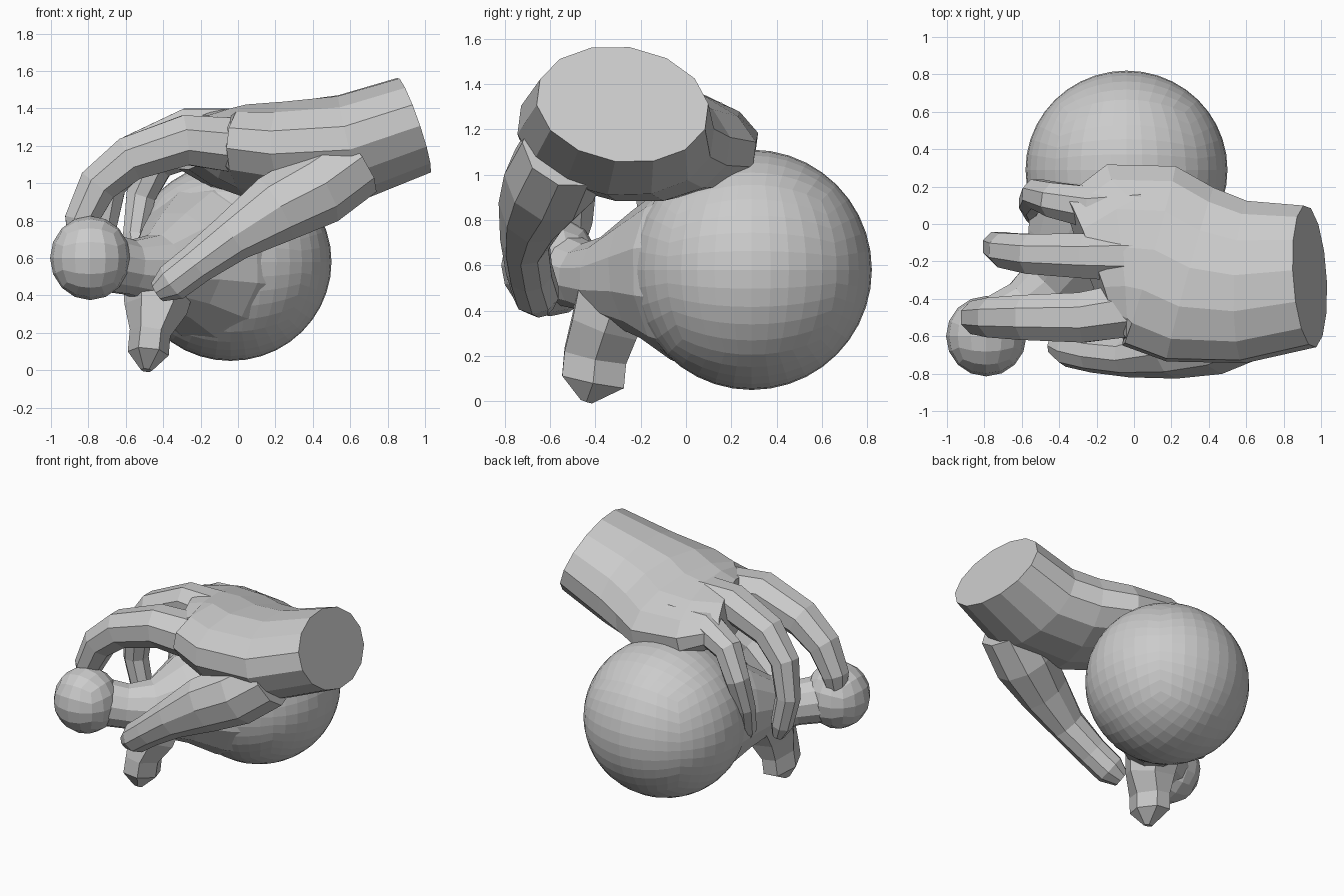
import bpy, bmesh, math
from mathutils import Vector

if "Cube" in bpy.data.objects:
    bpy.data.objects.remove(bpy.data.objects["Cube"])


def finish(bm, name):
    bmesh.ops.recalc_face_normals(bm, faces=bm.faces)
    me = bpy.data.meshes.new(name)
    bm.to_mesh(me)
    bm.free()
    ob = bpy.data.objects.new(name, me)
    bpy.context.collection.objects.link(ob)
    return ob


def tube(name, pts, n=8, ref=(0, 1, 0), turn=0.5):
    """Loft elliptical rings; each point is x, y, z, half width, [half thickness]."""
    bm = bmesh.new()
    P = [Vector(p[:3]) for p in pts]
    rings = []
    for i, p in enumerate(pts):
        t = (P[min(i + 1, len(P) - 1)] - P[max(i - 1, 0)]).normalized()
        r = Vector(ref)
        side = (r - t * r.dot(t)).normalized()
        up = t.cross(side)
        a, b = p[3], p[-1]
        ring = []
        for k in range(n):
            w = 2 * math.pi * (k + turn) / n
            ring.append(bm.verts.new(P[i] + side * a * math.cos(w) + up * b * math.sin(w)))
        rings.append(ring)
    for r0, r1 in zip(rings, rings[1:]):
        for k in range(n):
            j = (k + 1) % n
            bm.faces.new((r0[k], r0[j], r1[j], r1[k]))
    bm.faces.new(rings[0])
    bm.faces.new(rings[-1])
    return finish(bm, name)


def quad_ball(name, centre, size, cuts):
    """Cube subdivided and pushed out to an ellipsoid."""
    bm = bmesh.new()
    bmesh.ops.create_cube(bm, size=2)
    bmesh.ops.subdivide_edges(bm, edges=bm.edges[:], cuts=cuts, use_grid_fill=True)
    for v in bm.verts:
        d = Vector([math.tan(c * math.pi / 4) for c in v.co]).normalized()
        v.co = Vector(centre) + Vector([d[i] * size[i] for i in range(3)])
    return finish(bm, name)


def fuse(base, others):
    """Union the parts into one skin."""
    bpy.context.view_layer.objects.active = base
    for o in others:
        m = base.modifiers.new("union", 'BOOLEAN')
        m.operation = 'UNION'
        m.solver = 'EXACT'
        m.object = o
        bpy.ops.object.modifier_apply(modifier=m.name)
        bpy.data.objects.remove(o)


# Hand: forearm and palm, then fingers and thumb
hand = tube("hand", [
    (.94, -.28, 1.31, .385, .27),
    (.60, -.31, 1.19, .44, .29),
    (.30, -.27, 1.16, .49, .28),
    (.08, -.17, 1.165, .51, .25),
    (-.10, -.15, 1.19, .48, .21),
    (-.24, -.20, 1.22, .38, .15)], n=14, ref=(0, 1, -.13))

index_finger = tube("index_finger", [
    (.02, -.45, 1.20, .16), (-.28, -.50, 1.23, .145), (-.58, -.50, 1.13, .13),
    (-.75, -.50, .99, .115), (-.84, -.50, .80, .095), (-.85, -.51, .66, .06)])
middle_finger = tube("middle_finger", [
    (.00, -.17, 1.26, .15), (-.27, -.17, 1.28, .13), (-.55, -.16, 1.16, .115),
    (-.69, -.14, .99, .10), (-.73, -.12, .75, .085), (-.68, -.12, .54, .075),
    (-.65, -.12, .45, .04)])
ring_finger = tube("ring_finger", [
    (.03, .10, 1.18, .15), (-.24, .09, 1.20, .12), (-.43, .13, 1.11, .10),
    (-.52, .16, .93, .085), (-.55, .11, .72, .07), (-.52, .04, .53, .06),
    (-.50, .02, .45, .035)])
thumb = tube("thumb", [
    (.62, -.53, 1.11, .20), (.42, -.60, .97, .21), (.20, -.67, .86, .16, .19),
    (-.03, -.71, .71, .11, .135), (-.22, -.69, .57, .105, .11),
    (-.35, -.66, .47, .105), (-.43, -.64, .42, .06)], n=9)
fuse(hand, [index_finger, middle_finger, ring_finger, thumb])

# Held object: big round end, tapering neck, two knobs
bulb = quad_ball("held_bulb", (-.04, .29, .58), (.54, .53, .53), 9)
neck = tube("neck", [
    (-.10, .17, .57, .47), (-.22, -.02, .57, .40), (-.33, -.18, .56, .29),
    (-.44, -.34, .54, .19), (-.58, -.44, .55, .15), (-.72, -.53, .58, .16)],
    n=12, ref=(0, 0, 1))
knob = quad_ball("side_knob", (-.79, -.60, .60), (.215, .215, .225), 3)
lower_knob = tube("lower_knob", [
    (-.42, -.30, .50, .20), (-.44, -.36, .33, .17, .17), (-.47, -.40, .20, .16, .11),
    (-.48, -.41, .09, .16, .11), (-.49, -.44, 0, .03, .03)], n=6)
fuse(bulb, [neck, knob, lower_knob])
